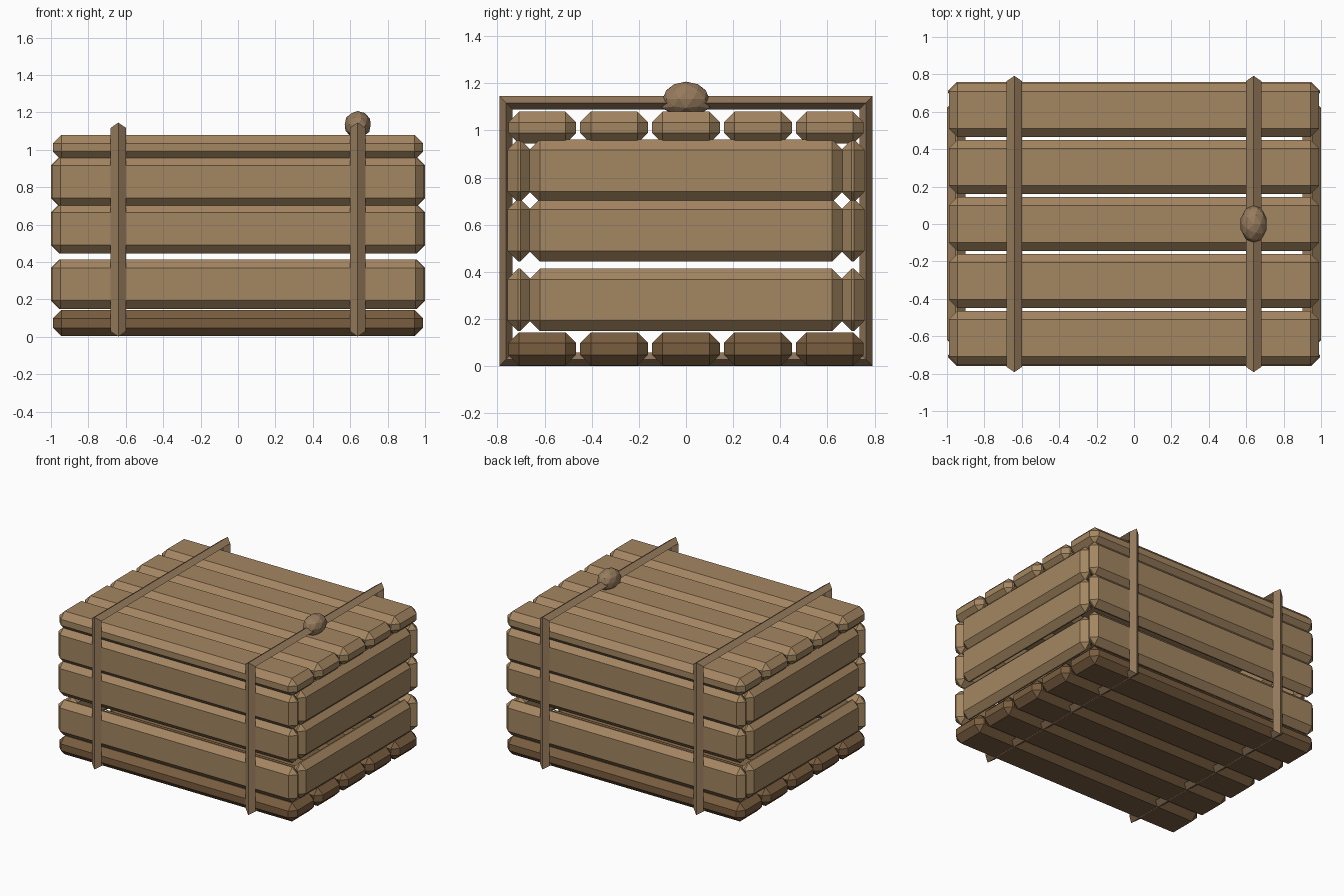
import bpy, bmesh
from mathutils import Vector

cube = bpy.data.objects.get("Cube")
if cube:
    bpy.data.objects.remove(cube, do_unlink=True)


def make_material(name, colour):
    mat = bpy.data.materials.new(name)
    mat.use_nodes = True
    mat.diffuse_color = (*colour, 1)
    mat.node_tree.nodes["Principled BSDF"].inputs["Base Color"].default_value = (*colour, 1)
    return mat


wood = make_material("light wood", (0.37, 0.24, 0.12))
dark_wood = make_material("dark wood", (0.19, 0.11, 0.05))
strap_brown = make_material("strap brown", (0.31, 0.20, 0.11))


def add_object(name, bm, mat):
    bmesh.ops.recalc_face_normals(bm, faces=bm.faces)
    mesh = bpy.data.meshes.new(name)
    bm.to_mesh(mesh)
    bm.free()
    mesh.materials.append(mat)
    obj = bpy.data.objects.new(name, mesh)
    bpy.context.collection.objects.link(obj)
    return obj


def plank(name, centre, size, mat=wood, chamfer=0.045):
    bm = bmesh.new()
    bmesh.ops.create_cube(bm, size=1)
    for v in bm.verts:
        v.co = Vector(c + s * p for c, s, p in zip(centre, size, v.co))
    bmesh.ops.bevel(bm, geom=bm.edges[:], offset=chamfer, segments=1,
                    affect='EDGES', clamp_overlap=True)
    return add_object(name, bm, mat)


# Lid and floor boards
for i in range(5):
    y = (i - 2) * 0.305
    plank(f"lid_plank_{i + 1}", (0, y, 1.012), (1.98, 0.288, 0.135))
    plank(f"floor_plank_{i + 1}", (0, y, 0.073), (1.98, 0.288, 0.14), dark_wood)

# Wall boards, three rows on each side
for row, z in enumerate((0.281, 0.577, 0.829), 1):
    for side, word in ((-1, "front"), (1, "back")):
        plank(f"{word}_plank_{row}", (0, side * 0.708, z), (1.99, 0.1, 0.265))
    for side, word in ((-1, "right"), (1, "left")):
        plank(f"{word}_plank_{row}", (side * 0.95, 0, z), (0.1, 1.33, 0.265))


# Mitred straps with a diamond section
def strap(name, x):
    bm = bmesh.new()
    loops = []
    for sy, sz in ((-1, -1), (1, -1), (1, 1), (-1, 1)):
        section = ((0, 0), (0.041, 0.028), (0, 0.056), (-0.041, 0.028))
        loops.append([bm.verts.new((x + dx, sy * (0.792 - inset),
                                    0.573 + sz * (0.572 - inset)))
                      for dx, inset in section])
    for i in range(4):
        a, b = loops[i], loops[(i + 1) % 4]
        for j in range(4):
            k = (j + 1) % 4
            bm.faces.new((a[j], a[k], b[k], b[j]))
    return add_object(name, bm, strap_brown)


strap("right_strap", -0.64)
strap("left_strap", 0.64)

# Faceted knot on the left strap, squarer underneath
bm = bmesh.new()
bmesh.ops.create_icosphere(bm, subdivisions=2, radius=1)
for v in bm.verts:
    widen = 1.25 if v.co.z < -0.5 else 1
    v.co = Vector((0.64 + 0.073 * v.co.x, 0.1 * v.co.y * widen, 1.134 + 0.073 * v.co.z))
add_object("strap_knot", bm, strap_brown)
